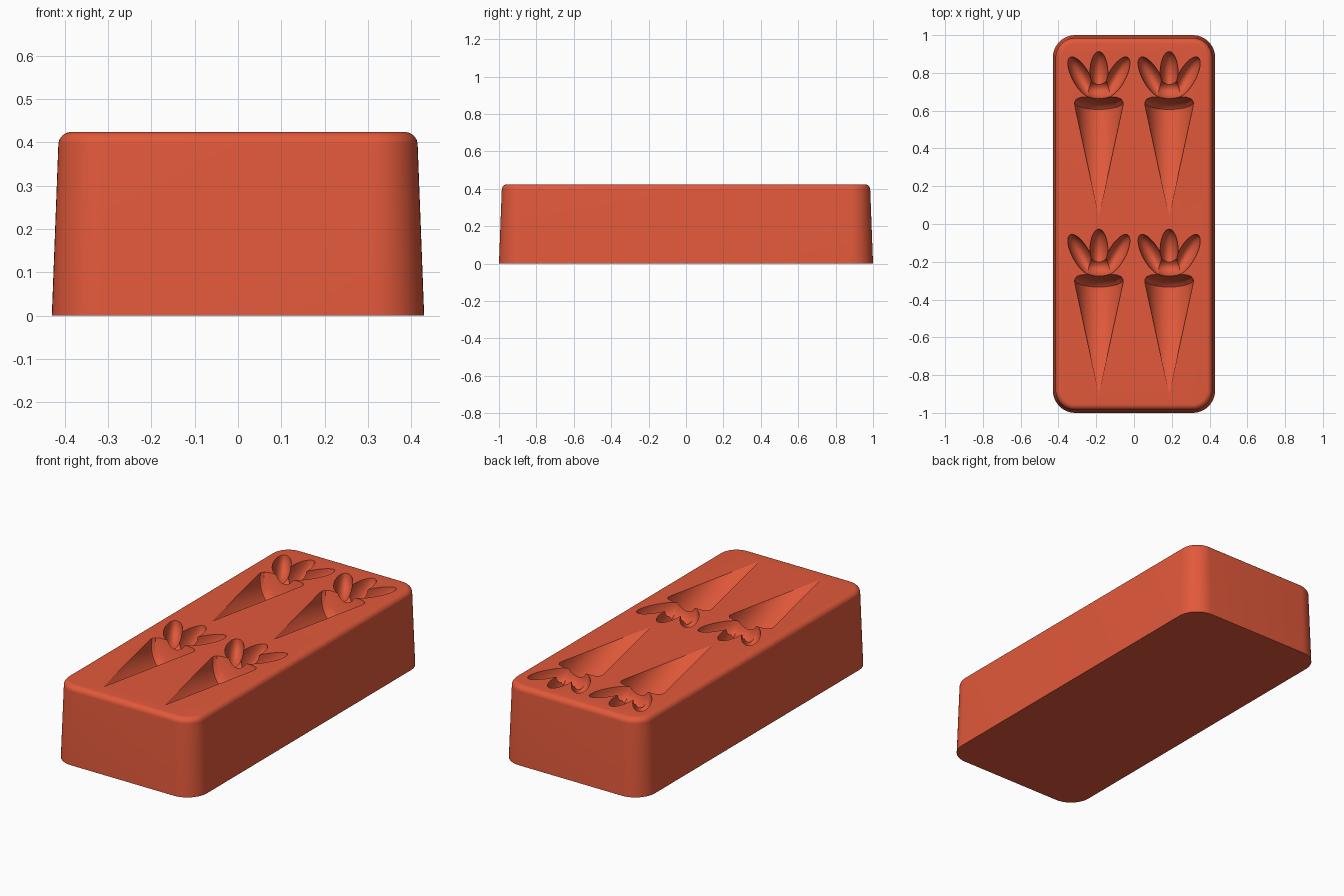
import bpy, bmesh, math
from mathutils import Matrix, Vector

cube = bpy.data.objects.get("Cube")
if cube:
    bpy.data.objects.remove(cube, do_unlink=True)

TOP = 0.424

red = bpy.data.materials.new("carrot_red")
red.use_nodes = True
colour = (0.76, 0.10, 0.043, 1)
red.diffuse_color = colour
red.node_tree.nodes["Principled BSDF"].inputs["Base Color"].default_value = colour


def make_object(name, bm):
    bmesh.ops.recalc_face_normals(bm, faces=bm.faces)
    mesh = bpy.data.meshes.new(name)
    bm.to_mesh(mesh)
    bm.free()
    mesh.materials.append(red)
    obj = bpy.data.objects.new(name, mesh)
    bpy.context.collection.objects.link(obj)
    return obj


def rounded_ring(bm, inset, z, steps=12):
    """Loop of a rounded rectangle, pulled in by inset."""
    radius = 0.12 - inset
    ring = []
    for i, (sx, sy) in enumerate([(1, 1), (-1, 1), (-1, -1), (1, -1)]):
        for s in range(steps + 1):
            a = math.pi / 2 * (i + s / steps)
            ring.append(bm.verts.new((sx * 0.31 + radius * math.cos(a),
                                      sy * 0.88 + radius * math.sin(a), z)))
    return ring


# Tapered block with a rounded top edge
def build_block():
    bm = bmesh.new()
    fillet = 0.03
    levels = [(0, 0)]
    for k in range(9):
        a = math.pi / 2 * k / 8
        levels.append((0.015 + fillet * (1 - math.cos(a)),
                       TOP - fillet * (1 - math.sin(a))))
    rings = [rounded_ring(bm, *level) for level in levels]
    for low, high in zip(rings, rings[1:]):
        for i in range(len(low)):
            j = (i + 1) % len(low)
            bm.faces.new((low[i], low[j], high[j], high[i]))
    bm.faces.new(rings[0])
    bm.faces.new(rings[-1])
    return make_object("mould_block", bm)


# Carrot root: turned profile, deepened and leaning back at the shoulder
def root_cutter(origin):
    bm = bmesh.new()
    profile = [(0, 0), (0.127, 0.585), (0.129, 0.605), (0.118, 0.622),
               (0.095, 0.631), (0, 0.634)]
    verts = [bm.verts.new((r, y, 0)) for r, y in profile]
    edges = [bm.edges.new(pair) for pair in zip(verts, verts[1:])]
    bmesh.ops.spin(bm, geom=verts + edges, cent=(0, 0, 0), axis=(0, 1, 0),
                   angle=math.tau, steps=48)
    bmesh.ops.remove_doubles(bm, verts=bm.verts, dist=0.0001)
    for v in bm.verts:
        v.co.z *= 1.2
        v.co.y += 0.25 * min(v.co.z, 0)
        v.co += origin
    return make_object("root_cutter", bm)


# Leaf: stretched ball, turned about z
def leaf_cutter(origin, x, y, size, turn):
    bm = bmesh.new()
    bmesh.ops.create_uvsphere(
        bm, u_segments=32, v_segments=16, radius=1,
        matrix=Matrix.Translation(origin + Vector((x, y, 0)))
        @ Matrix.Rotation(math.radians(turn), 4, 'Z')
        @ Matrix.Diagonal((*size, 1)))
    return make_object("leaf_cutter", bm)


block = build_block()
cutters = []
for x in (-0.186, 0.186):
    for y in (0.04, -0.9):
        tip = Vector((x, y, TOP))
        cutters.append(root_cutter(tip))
        cutters.append(leaf_cutter(tip, 0, 0.755, (0.048, 0.118, 0.09), 0))
        for side in (-1, 1):
            cutters.append(leaf_cutter(tip, side * 0.094, 0.738,
                                       (0.046, 0.12, 0.088), -side * 29))
        cutters.append(leaf_cutter(tip, 0, 0.675, (0.083, 0.055, 0.088), 0))

# Carve the cavities
bpy.ops.object.select_all(action='DESELECT')
block.select_set(True)
bpy.context.view_layer.objects.active = block
for cutter in cutters:
    cutter.hide_render = True
    mod = block.modifiers.new("cavity", 'BOOLEAN')
    mod.operation = 'DIFFERENCE'
    mod.solver = 'EXACT'
    mod.object = cutter
    bpy.ops.object.modifier_apply(modifier=mod.name)
    bpy.data.objects.remove(cutter, do_unlink=True)

bpy.ops.object.shade_smooth_by_angle(angle=math.radians(30))
